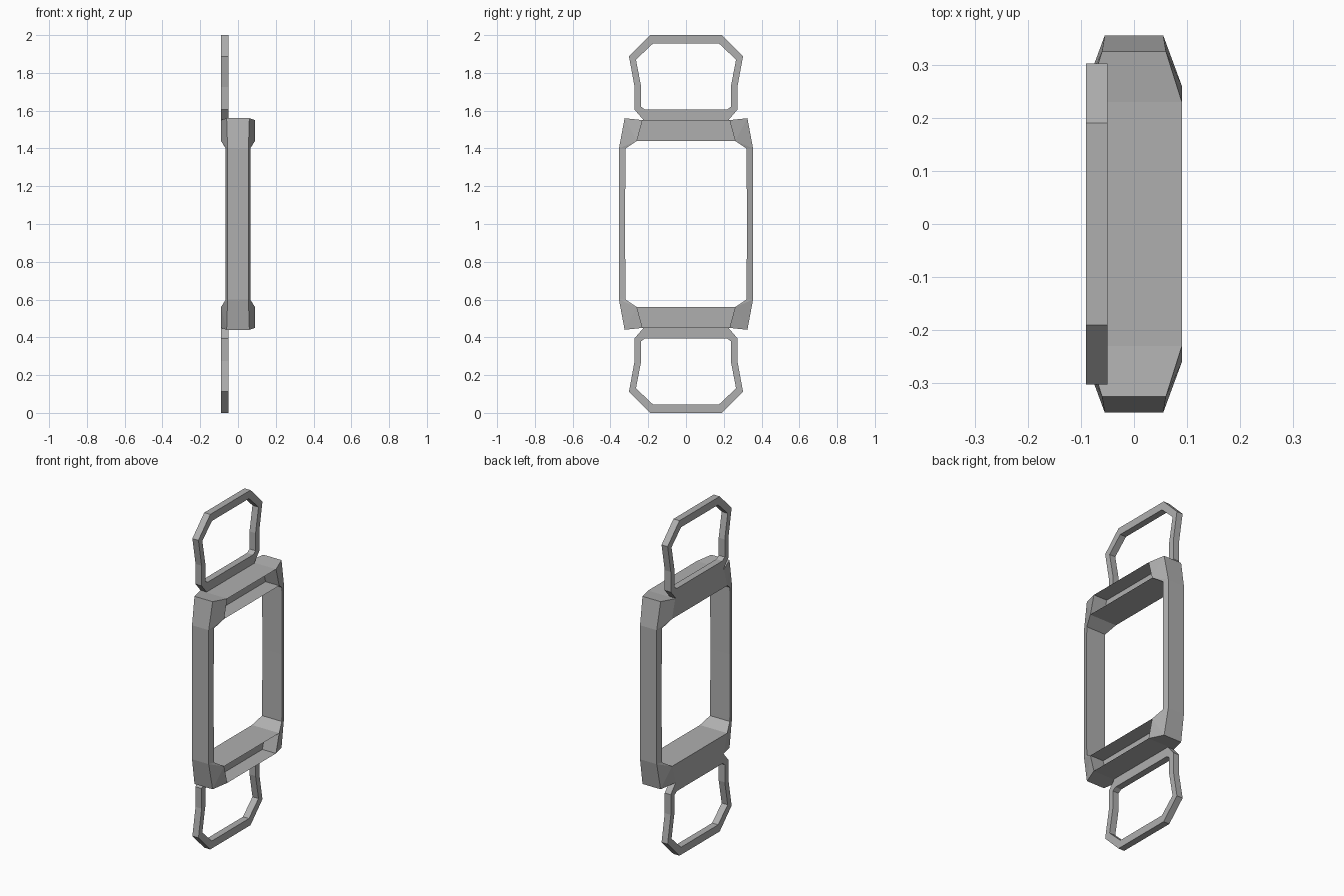
import bpy, bmesh

if "Cube" in bpy.data.objects:
    bpy.data.objects.remove(bpy.data.objects["Cube"])

grey = bpy.data.materials.new("mid_grey")
grey.diffuse_color = (.43, .43, .43, 1)
grey.use_nodes = True
grey.node_tree.nodes["Principled BSDF"].inputs["Base Color"].default_value = grey.diffuse_color


def quarter_object(name, points, faces, recalc=True):
    """Mesh from named points (y >= 0, upper half), mirrored in y and z about z = 1."""
    me = bpy.data.meshes.new(name)
    bm = bmesh.new()
    v = {k: bm.verts.new(p) for k, p in points.items()}
    for f in faces:
        bm.faces.new([v[k] for k in f])
    if recalc:
        bmesh.ops.recalc_face_normals(bm, faces=bm.faces)
    bm.to_mesh(me)
    bm.free()
    me.materials.append(grey)
    ob = bpy.data.objects.new(name, me)
    ob.location.z = 1
    bpy.context.collection.objects.link(ob)
    mod = ob.modifiers.new("mirror", 'MIRROR')
    mod.use_axis = (False, True, True)
    mod.merge_threshold = 0.0005
    return ob


# Frame: each profile station is a pair of points at -x and +x: (half width, y, z)
stations = {
    "So": (.055, .355, 0), "Si": (.065, .323, 0),      # middle of side bar
    "Ao": (.055, .355, .40), "Ai": (.065, .32, .40),   # end of side bar
    "Bo": (.06, .325, .56),                            # outer corner
    "Ci": (.09, .26, .44), "Co": (.09, .23, .55),      # end of cross bar
    "Mi": (.09, 0, .44), "Mo": (.09, 0, .55),          # middle of cross bar
}
pts = {}
for k, (x, y, z) in stations.items():
    pts[k + "-"] = (-x, y, z)
    pts[k + "+"] = (x, y, z)

faces = []
for a, b in (("So", "Ao"), ("Ao", "Bo"), ("Bo", "Co"), ("Co", "Mo"),
             ("Si", "Ai"), ("Ai", "Ci"), ("Ci", "Mi")):
    faces.append((a + "-", a + "+", b + "+", b + "-"))
for s in "-+":
    for f in (("So", "Si", "Ai", "Ao"), ("Ao", "Ai", "Ci"),
              ("Ao", "Ci", "Bo"), ("Bo", "Ci", "Co")):
        faces.append([k + s for k in f])
faces.append(("Co-", "Ci-", "Mi-", "Mo-"))   # closed back, open +x mouth
quarter_object("main_frame", pts, faces)

# Channel inside each cross bar, open towards +x
channel = {"K": (0, .23, .55), "L": (0, .26, .44), "ML": (0, 0, .44), "MK": (0, 0, .55),
           "Ci": (.09, .26, .44), "Co": (.09, .23, .55)}
quarter_object("cross_bar_channel", channel,
               [("ML", "L", "K", "MK"), ("K", "L", "Ci", "Co")], recalc=False)

# Strap loops above and below
outer = [(0, 1), (.19, 1), (.302, .888), (.272, .725), (.272, .605), (.225, .55), (0, .55)]
inner = [(0, .955), (.175, .955), (.265, .87), (.237, .725), (.237, .62), (.215, .605), (0, .605)]
pts, faces = {}, []
for i, (o, n) in enumerate(zip(outer, inner)):
    for s, x in (("-", -.09), ("+", -.05)):
        pts[f"o{i}{s}"] = (x, *o)
        pts[f"n{i}{s}"] = (x, *n)
ring = ("o{}-", "o{}+", "n{}+", "n{}-")
for i in range(len(outer) - 1):
    for j in range(4):
        a, b = ring[j], ring[(j + 1) % 4]
        faces.append((a.format(i), b.format(i), b.format(i + 1), a.format(i + 1)))
quarter_object("strap_loops", pts, faces)
